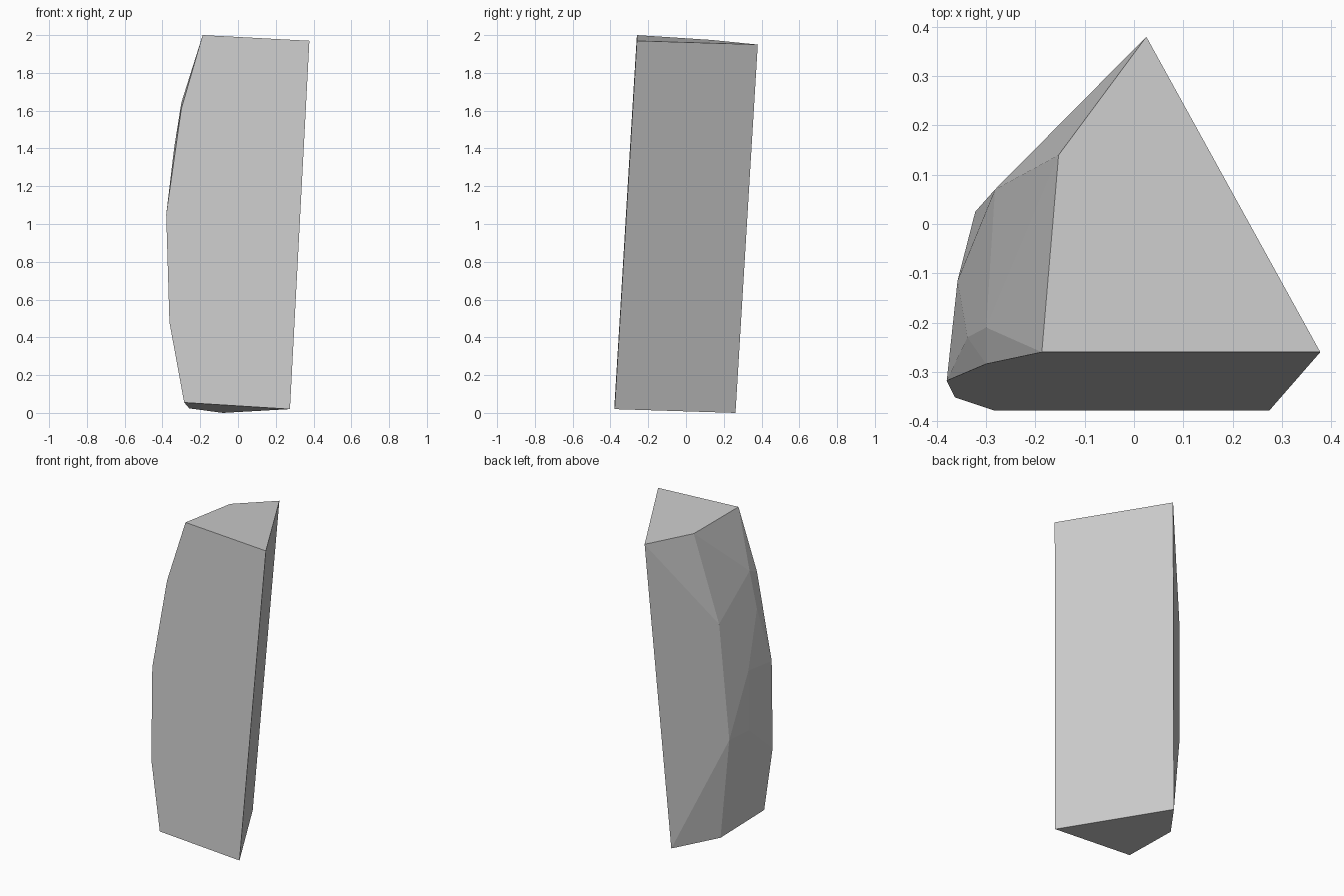
import bpy, bmesh, math

if "Cube" in bpy.data.objects:
    bpy.data.objects.remove(bpy.data.objects["Cube"])

# Corner points of the faceted stone shard
front_outline = [(-0.187, -0.26, 2.0), (0.378, -0.26, 1.97), (0.275, -0.378, 0.02),
                 (-0.285, -0.378, 0.055), (-0.363, -0.352, 0.48),
                 (-0.38, -0.318, 1.05), (-0.30, -0.284, 1.61)]
back_edge = [(0.025, 0.38, 1.95), (-0.08, 0.262, 0.0)]
left_ends = [(-0.153, 0.14, 1.974), (-0.258, 0.022, 0.024)]
left_bulge = [(-0.282, 0.07, 1.406), (-0.322, 0.025, 0.663),
              (-0.338, -0.23, 1.403), (-0.30, -0.21, 1.642),
              (-0.357, -0.125, 0.68), (-0.358, -0.115, 1.06)]

# Wrap the corners in a convex skin and merge the coplanar triangles
bm = bmesh.new()
for p in front_outline + back_edge + left_ends + left_bulge:
    bm.verts.new(p)
hull = bmesh.ops.convex_hull(bm, input=bm.verts[:])
loose = [v for v in bm.verts if not v.link_faces]
bmesh.ops.delete(bm, geom=loose, context='VERTS')
bmesh.ops.dissolve_limit(bm, angle_limit=math.radians(1.5),
                         verts=bm.verts[:], edges=bm.edges[:])
bmesh.ops.recalc_face_normals(bm, faces=bm.faces[:])

mesh = bpy.data.meshes.new("stone_shard")
bm.to_mesh(mesh)
bm.free()
shard = bpy.data.objects.new("stone_shard", mesh)
bpy.context.collection.objects.link(shard)
